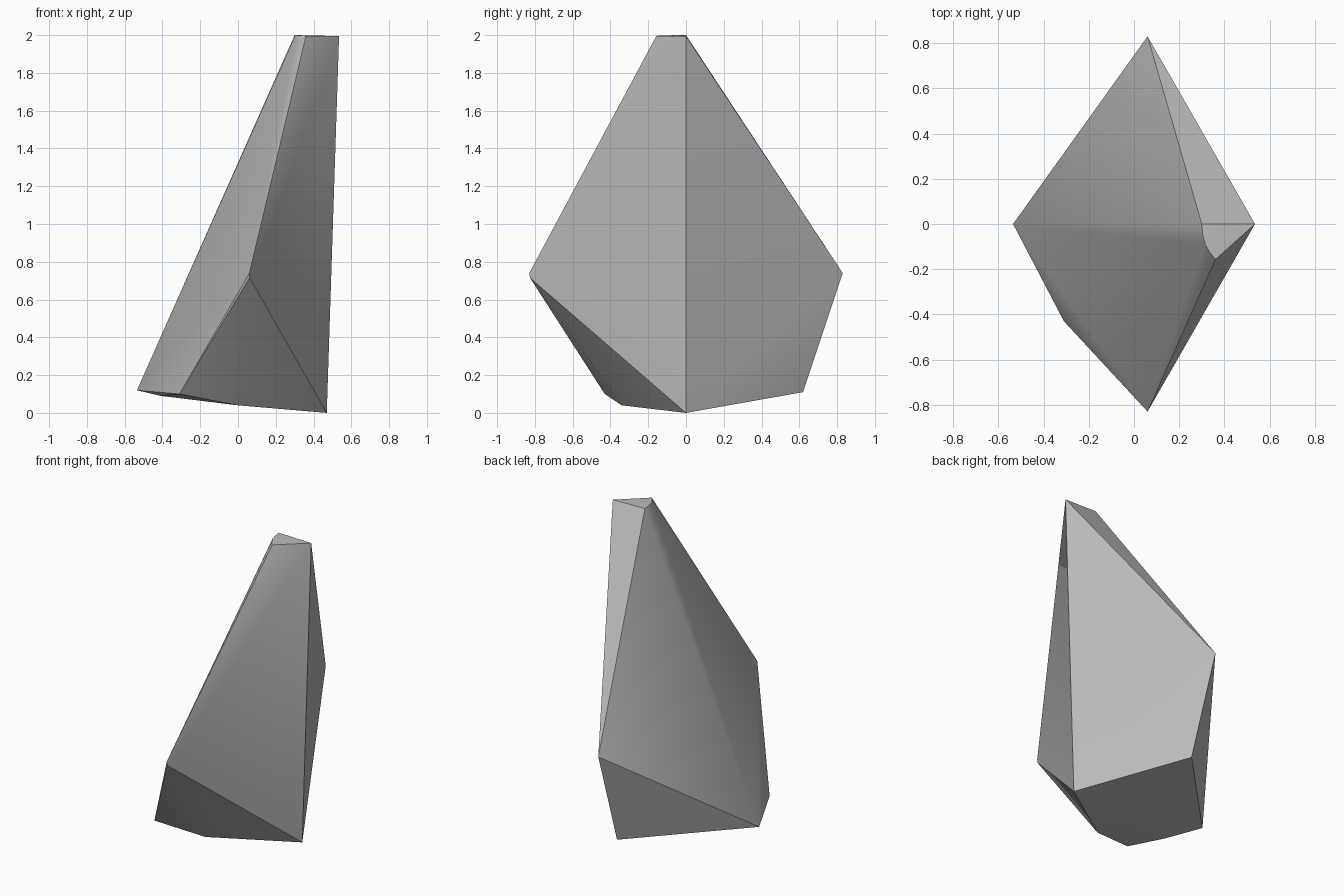
import bpy
import bmesh
from math import radians

old = bpy.data.objects.get("Cube")
if old:
    bpy.data.objects.remove(old, do_unlink=True)

# Plain grey stone
stone = bpy.data.materials.new("grey_stone")
stone.use_nodes = True
grey = (0.5, 0.5, 0.5, 1)
stone.diffuse_color = grey
stone.node_tree.nodes["Principled BSDF"].inputs["Base Color"].default_value = grey

# Corners of the leaning tip, with a rounded front-left rim
tip = [(0.535, 0, 1.995), (0.30, 0, 2.0), (0.304, -0.045, 2.0),
       (0.315, -0.09, 1.999), (0.335, -0.125, 1.998), (0.36, -0.157, 1.996)]
# Widest points, front and back
waist = [(0.06, -0.83, 0.74), (0.062, -0.826, 0.715), (0.06, 0.83, 0.74)]
# Corners of the tilted underside
base = [(-0.535, 0, 0.12), (-0.41, -0.2, 0.09), (-0.31, -0.43, 0.10),
        (0, -0.34, 0.04), (0.47, 0, 0), (0.07, 0.62, 0.11)]

# Wrap the corners in one faceted shell
bm = bmesh.new()
for co in tip + waist + base:
    bm.verts.new(co)
hull = bmesh.ops.convex_hull(bm, input=bm.verts[:])
loose = [g for g in hull["geom_interior"] if isinstance(g, bmesh.types.BMVert)]
bmesh.ops.delete(bm, geom=loose, context='VERTS')
bmesh.ops.recalc_face_normals(bm, faces=bm.faces[:])
mesh = bpy.data.meshes.new("rock_shard")
bm.to_mesh(mesh)
bm.free()

mesh.materials.append(stone)
shard = bpy.data.objects.new("rock_shard", mesh)
bpy.context.collection.objects.link(shard)

# Soften shallow creases only
bpy.ops.object.select_all(action='DESELECT')
shard.select_set(True)
bpy.context.view_layer.objects.active = shard
bpy.ops.object.shade_smooth_by_angle(angle=radians(30))
